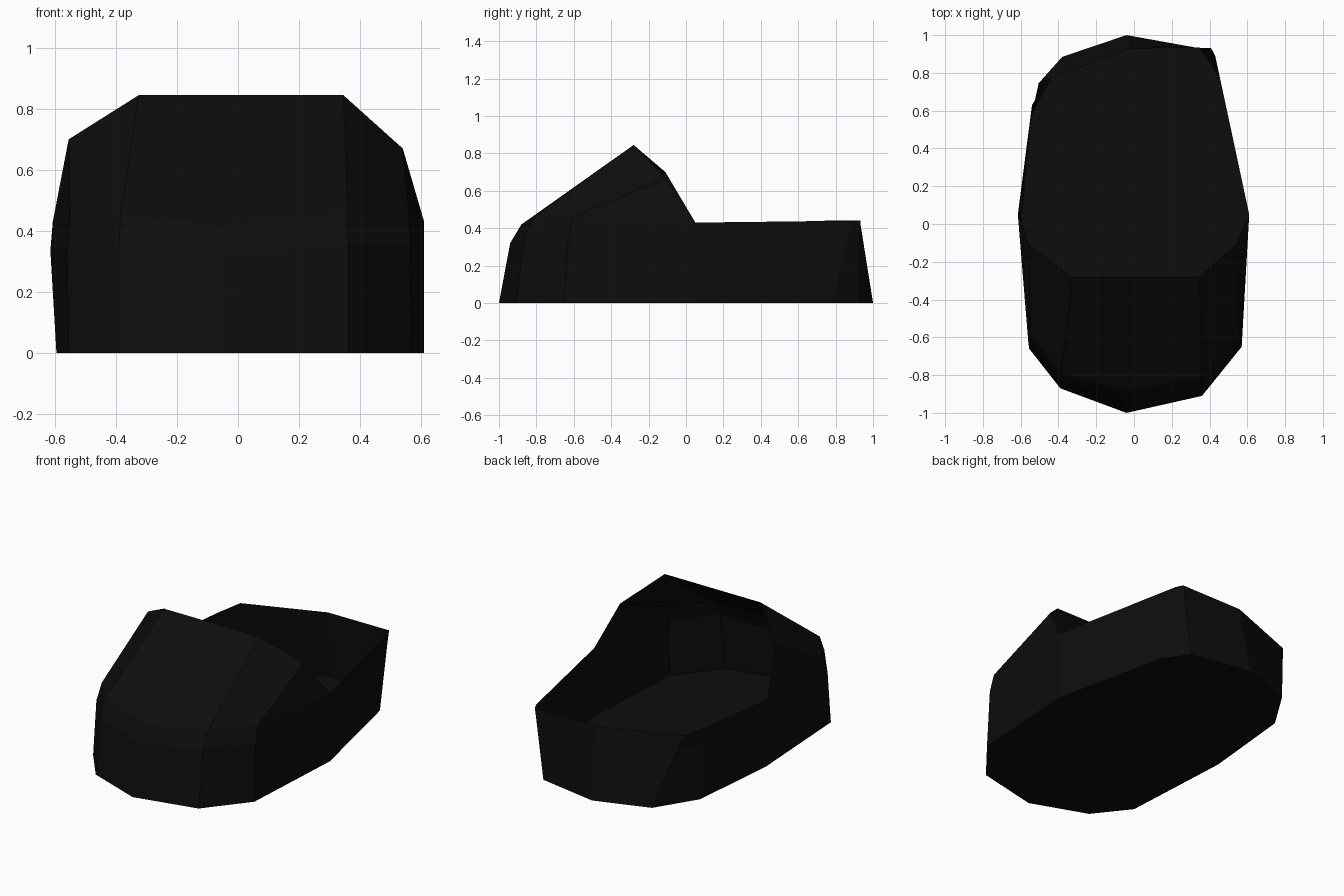
import bpy
import bmesh
from mathutils import Vector

cube = bpy.data.objects.get("Cube")
if cube:
    bpy.data.objects.remove(cube, do_unlink=True)

# Single near-black material
black = bpy.data.materials.new("matte_black")
black.use_nodes = True
COLOUR = (0.004, 0.004, 0.004, 1.0)
black.diffuse_color = COLOUR
bsdf = black.node_tree.nodes["Principled BSDF"]
bsdf.inputs["Base Color"].default_value = COLOUR
bsdf.inputs["Roughness"].default_value = 0.8

# Upright ribs of the toe cap: sole, upper wall, bevel, opening edge
toe_right = [
    [(-0.555, -0.66, 0), (-0.56, -0.62, 0.33), (-0.55, -0.58, 0.43), (-0.555, -0.11, 0.70)],
    [(-0.39, -0.87, 0), (-0.39, -0.83, 0.35), (-0.385, -0.79, 0.45), (-0.325, -0.28, 0.845)],
]
toe_left = [
    [(-0.04, -1.0, 0), (-0.04, -0.94, 0.32), (-0.04, -0.88, 0.42), (0.0, -0.28, 0.845)],
    [(0.36, -0.91, 0), (0.36, -0.86, 0.36), (0.36, -0.81, 0.46), (0.345, -0.28, 0.845)],
    [(0.57, -0.65, 0), (0.565, -0.63, 0.36), (0.56, -0.60, 0.46), (0.54, -0.11, 0.67)],
]

# Ribs of the low heel wall: sole point and rim point
heel = [
    [(0.61, 0.05, 0), (0.61, 0.05, 0.43)],
    [(0.45, 0.78, 0), (0.43, 0.89, 0.44)],
    [(0.35, 0.93, 0), (0.408, 0.932, 0.44)],
    [(-0.04, 1.0, 0), (-0.02, 0.93, 0.44)],
    [(-0.38, 0.885, 0), (-0.505, 0.745, 0.44)],
    [(-0.54, 0.63, 0), (-0.545, 0.56, 0.435)],
    [(-0.595, 0.05, 0), (-0.607, 0.05, 0.43)],
]


def heel_rib(sole, rim):
    """Give a heel rib the same four levels as a toe rib."""
    mid = Vector(sole).lerp(Vector(rim), 0.78)
    if sole[0] < -0.55:
        mid.x = -0.615  # slight bulge at the widest point
    return [sole, tuple(mid), rim, rim]


ribs = toe_left + [heel_rib(*r) for r in heel] + toe_right

# Loft the ribs into an open shell with a closed sole
bm = bmesh.new()
shared = {}


def vert(co):
    if co not in shared:
        shared[co] = bm.verts.new(co)
    return shared[co]


for a, b in zip(ribs, ribs[1:] + ribs[:1]):
    for i in range(3):
        corners = [vert(c) for c in (a[i], b[i], b[i + 1], a[i + 1])]
        corners = list(dict.fromkeys(corners))
        if len(corners) > 2:
            bm.faces.new(corners)

bm.faces.new([vert(r[0]) for r in reversed(ribs)])

mesh = bpy.data.meshes.new("slipper_shell")
bm.to_mesh(mesh)
bm.free()
mesh.materials.append(black)
shell = bpy.data.objects.new("slipper_shell", mesh)
bpy.context.collection.objects.link(shell)
